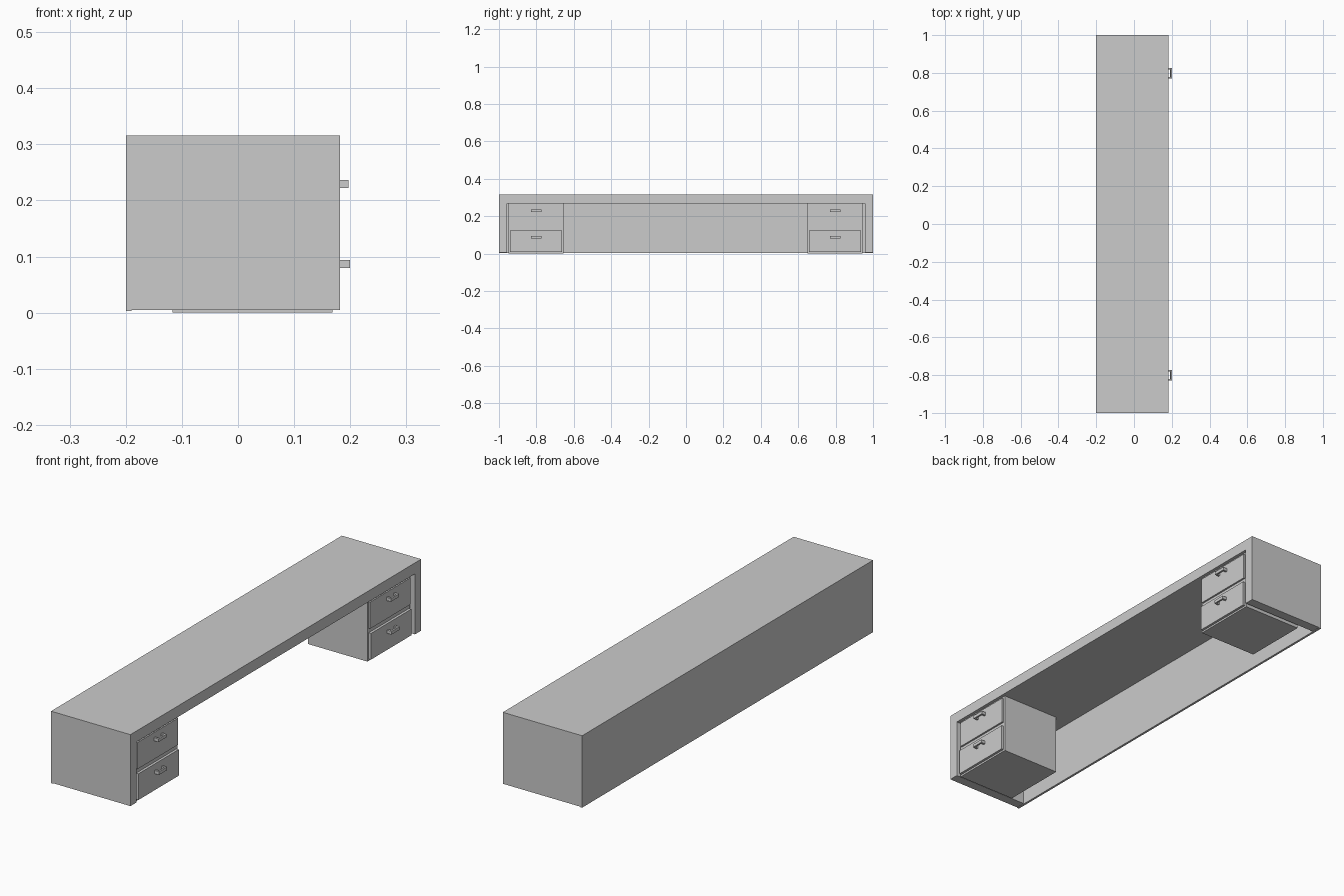
import bpy, bmesh

if "Cube" in bpy.data.objects:
    bpy.data.objects.remove(bpy.data.objects["Cube"])


def prism(name, profile, axis, a, b):
    """Extrude a closed 2D profile along an axis from a to b."""
    bm = bmesh.new()

    def point(p):
        co = list(p)
        co.insert(axis, a)
        return co
    face = bm.faces.new([bm.verts.new(point(p)) for p in profile])
    ext = bmesh.ops.extrude_face_region(bm, geom=[face])
    shift = [0, 0, 0]
    shift[axis] = b - a
    moved = [v for v in ext["geom"] if isinstance(v, bmesh.types.BMVert)]
    bmesh.ops.translate(bm, verts=moved, vec=shift)
    bmesh.ops.recalc_face_normals(bm, faces=bm.faces)
    mesh = bpy.data.meshes.new(name)
    bm.to_mesh(mesh)
    bm.free()
    obj = bpy.data.objects.new(name, mesh)
    bpy.context.collection.objects.link(obj)
    return obj


def box(name, x, y, z):
    return prism(name, [(x[0], y[0]), (x[1], y[0]), (x[1], y[1]), (x[0], y[1])], 2, *z)


TOP, UNDER, LEG = 0.316, 0.268, 0.957

# Desk shell: top and both side panels as one inverted U
prism("desk_shell", [(-1, 0.005), (-1, TOP), (1, TOP), (1, 0.005),
                     (LEG, 0.005), (LEG, UNDER), (-LEG, UNDER), (-LEG, 0.005)],
      0, -0.19, 0.182)

# Full-height back panel
box("back_panel", (-0.20, -0.19), (-1, 1), (0.003, TOP))

# Two drawer cabinets under the top, one at each end
for side, yc in (("left", -0.802), ("right", 0.797)):
    box(side + "_cabinet", (-0.117, 0.168), (yc - 0.147, yc + 0.147), (0, UNDER))
    for level, z0, z1, front, hz in (("lower", 0.008, 0.122, 0.179, 0.087),
                                     ("upper", 0.142, 0.258, 0.176, 0.229)):
        # Drawer front
        box(f"{side}_{level}_drawer", (0.166, front), (yc - 0.139, yc + 0.139), (z0, z1))
        # Bow handle
        hy, x0, x1 = yc + 0.001, front - 0.002, front + 0.021
        prism(f"{side}_{level}_handle",
              [(x0, hy - 0.028), (x1, hy - 0.028), (x1, hy + 0.028), (x0, hy + 0.028),
               (x0, hy + 0.019), (x1 - 0.007, hy + 0.019),
               (x1 - 0.007, hy - 0.019), (x0, hy - 0.019)],
              2, hz - 0.007, hz + 0.007)
